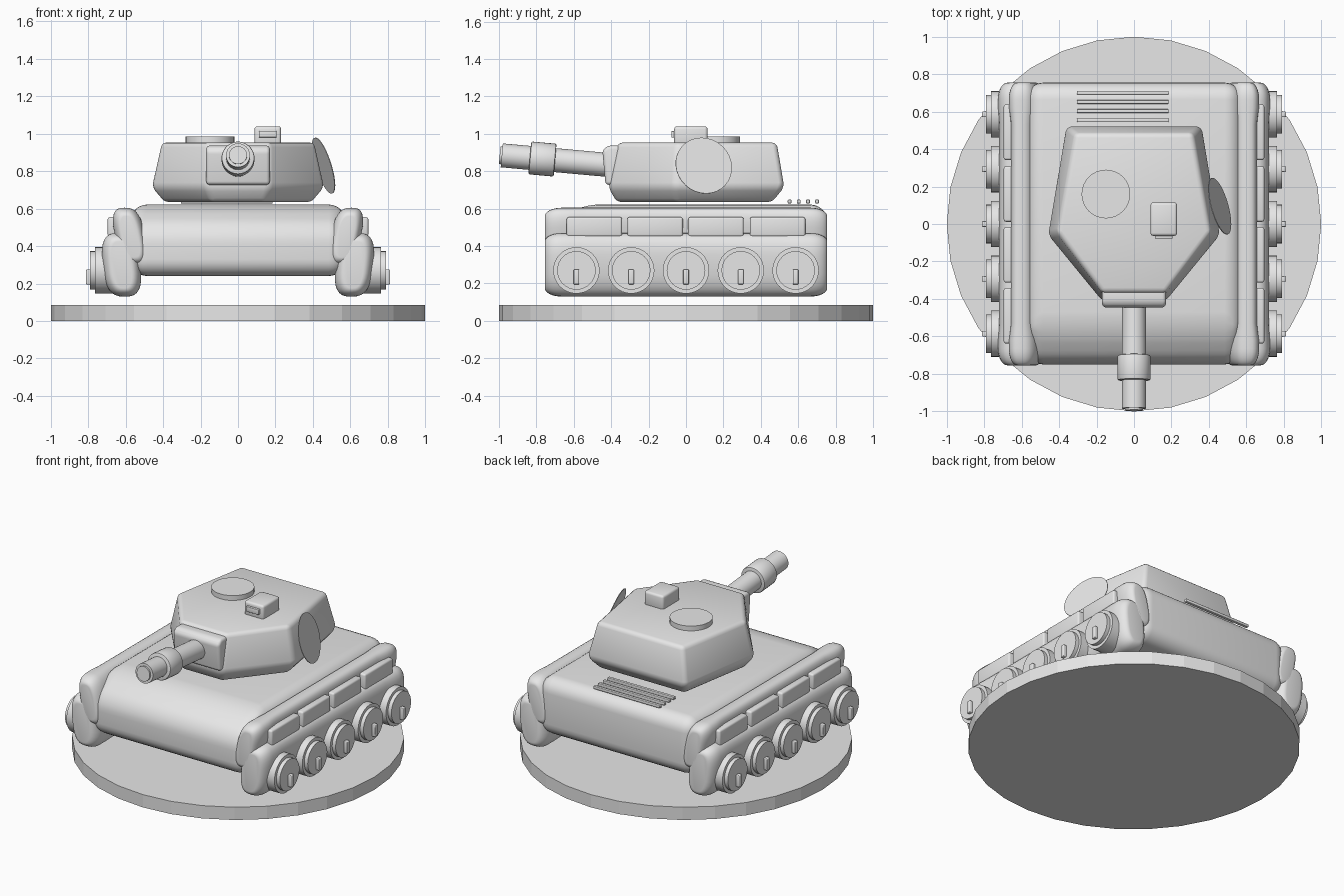
import bpy, bmesh, math
from mathutils import Vector

if "Cube" in bpy.data.objects:
    bpy.data.objects.remove(bpy.data.objects["Cube"], do_unlink=True)

grey = bpy.data.materials.new("plain grey")
grey.use_nodes = True
grey.diffuse_color = (0.8, 0.8, 0.8, 1)
grey.node_tree.nodes["Principled BSDF"].inputs["Base Color"].default_value = grey.diffuse_color


def finish(name, bm, bevel=0, segments=3, smooth=True):
    """Turn a bmesh into a named object, with optional rounded edges."""
    bmesh.ops.recalc_face_normals(bm, faces=bm.faces)
    mesh = bpy.data.meshes.new(name)
    bm.to_mesh(mesh)
    bm.free()
    mesh.materials.append(grey)
    obj = bpy.data.objects.new(name, mesh)
    bpy.context.collection.objects.link(obj)
    bpy.ops.object.select_all(action="DESELECT")
    obj.select_set(True)
    bpy.context.view_layer.objects.active = obj
    if bevel:
        mod = obj.modifiers.new("rounding", "BEVEL")
        mod.width, mod.segments, mod.limit_method = bevel, segments, "ANGLE"
        mod.angle_limit = math.radians(15)
        bpy.ops.object.modifier_apply(modifier=mod.name)
    if smooth:
        bpy.ops.object.shade_smooth_by_angle(angle=math.radians(35))
    return obj


def loft(name, rings, **kw):
    """Skin a list of equal-length point rings and cap both ends."""
    bm = bmesh.new()
    rows = [[bm.verts.new(p) for p in ring] for ring in rings]
    n = len(rows[0])
    for a, b in zip(rows, rows[1:]):
        for i in range(n):
            j = (i + 1) % n
            bm.faces.new((a[i], a[j], b[j], b[i]))
    bm.faces.new(rows[0])
    bm.faces.new(rows[-1])
    return finish(name, bm, **kw)


def box(name, x, y, z, **kw):
    """Box from (min, max) pairs."""
    ring = [(x[0], y[0]), (x[1], y[0]), (x[1], y[1]), (x[0], y[1])]
    return loft(name, [[(px, py, h) for px, py in ring] for h in z], **kw)


def tube(name, start, end, radius, sides=32, **kw):
    """Cylinder between two points."""
    start, end = Vector(start), Vector(end)
    turn = (end - start).to_track_quat("Z", "Y")
    circle = [turn @ Vector((radius * math.cos(t), radius * math.sin(t), 0))
              for t in (math.tau * i / sides for i in range(sides))]
    return loft(name, [[p + c for c in circle] for p in (start, end)], **kw)


# Display base
tube("display_base", (0, 0, 0), (0, 0, 0.085), 1, smooth=False)

# Hull: side profile with a sloping nose, rounded all round
side = [(-0.75, 0.24), (-0.75, 0.5), (-0.56, 0.622), (0.755, 0.622), (0.755, 0.24)]
loft("hull", [[(x, y, z) for y, z in side] for x in (-0.575, 0.575)],
     bevel=0.09, segments=6)


# Track bodies: soft bars with swollen ends
def track_bar(name, s, cx, cz, hx, hz, lean, swell):
    rings = []
    steps = 8
    ends = [(0.755 - 0.09 * (1 - math.cos(a)), 0.5 + 0.5 * math.sin(a))
            for a in (math.pi / 2 * i / steps for i in range(steps + 1))]
    ends = [(y, k, swell) for y, k in ends] + [(0.62, 1, swell), (0.57, 1, 0.4 * swell), (0.53, 1, 0)]
    path = [(-y, k, w) for y, k, w in ends] + [(y, k, w) for y, k, w in reversed(ends)]
    for y, k, w in path:
        ring = []
        for i in range(32):
            c, d = math.cos(math.tau * i / 32), math.sin(math.tau * i / 32)
            u = math.copysign(abs(c) ** 0.7, c) * (hx + w)
            v = math.copysign(abs(d) ** 0.7, d) * (hz - 0.09 * (1 - k))
            ring.append((s * (cx + u * k + lean * v), y, cz + v))
        rings.append(ring)
    loft(name, rings)


for s, word in ((1, "left"), (-1, "right")):
    track_bar(f"upper_track_{word}", s, 0.575, 0.45, 0.07, 0.155, 0.2, 0.012)
    track_bar(f"lower_track_{word}", s, 0.622, 0.3, 0.095, 0.17, 0.1, 0.006)

    # Side skirt boxes
    for i, y in enumerate((-0.49, -0.165, 0.16, 0.49)):
        box(f"skirt_box_{word}_{i + 1}", sorted((s * 0.6, s * 0.696)),
            (y - 0.148, y + 0.148), (0.45, 0.555), bevel=0.012)

    # Road wheels with hub plates and small tabs
    for i in range(5):
        y = (i - 2) * 0.293
        tube(f"wheel_{word}_{i + 1}", (s * 0.62, y, 0.27), (s * 0.765, y, 0.27), 0.124)
        tube(f"hub_{word}_{i + 1}", (s * 0.76, y, 0.27), (s * 0.79, y, 0.27), 0.103)
        box(f"hub_tab_{word}_{i + 1}", sorted((s * 0.78, s * 0.812)),
            (y - 0.015, y + 0.015), (0.195, 0.275), bevel=0.005)

# Rear engine grille
for i in range(4):
    y = 0.554 + i * 0.049
    box(f"grille_slat_{i + 1}", (-0.305, 0.185), (y - 0.01, y + 0.01), (0.628, 0.648), bevel=0.004)


# Turret: six-sided outline, widest low down
def outline(rear, middle, front, z):
    half = [rear, middle, front]
    return [(x, y, z) for x, y in half] + [(-x, y, z) for x, y in reversed(half)]


loft("turret", [
    outline((0.31, 0.46), (0.395, -0.05), (0.14, -0.37), 0.635),
    outline((0.365, 0.525), (0.463, -0.06), (0.17, -0.415), 0.715),
    outline((0.315, 0.485), (0.41, -0.045), (0.17, -0.365), 0.953)],
    bevel=0.025, segments=3)

# Roof hatch and sight
tube("roof_hatch", (-0.15, 0.16, 0.94), (-0.15, 0.16, 0.985), 0.13)
box("sight_housing", (0.088, 0.23), (-0.063, 0.115), (0.94, 1.04), bevel=0.015)
box("sight_window", (0.112, 0.206), (-0.078, -0.05), (0.98, 1.015), bevel=0.004)

# Thin round shield on the left of the turret
middle, facing = Vector((0.457, 0.095, 0.83)), Vector((0.92, 0.26, 0.29)).normalized()
tube("round_shield", middle - facing * 0.002, middle + facing * 0.002, 0.156)

# Gun: mantlet, barrel, sleeve and muzzle along a slightly raised axis
loft("gun_mantlet", [[(x, y, z) for y, z in
                      ((-0.43, 0.727), (-0.447, 0.91), (-0.42, 0.937), (-0.34, 0.937), (-0.34, 0.727))]
                     for x in (-0.17, 0.17)], bevel=0.03, segments=4)


def on_axis(y):
    return (0, y, 0.835 - 0.09 * (y + 0.43))


tube("gun_barrel", on_axis(-0.38), on_axis(-0.985), 0.064)
tube("barrel_sleeve", on_axis(-0.7), on_axis(-0.835), 0.088, bevel=0.008, segments=2)
tube("muzzle_plug", on_axis(-0.95), on_axis(-0.996), 0.048)
